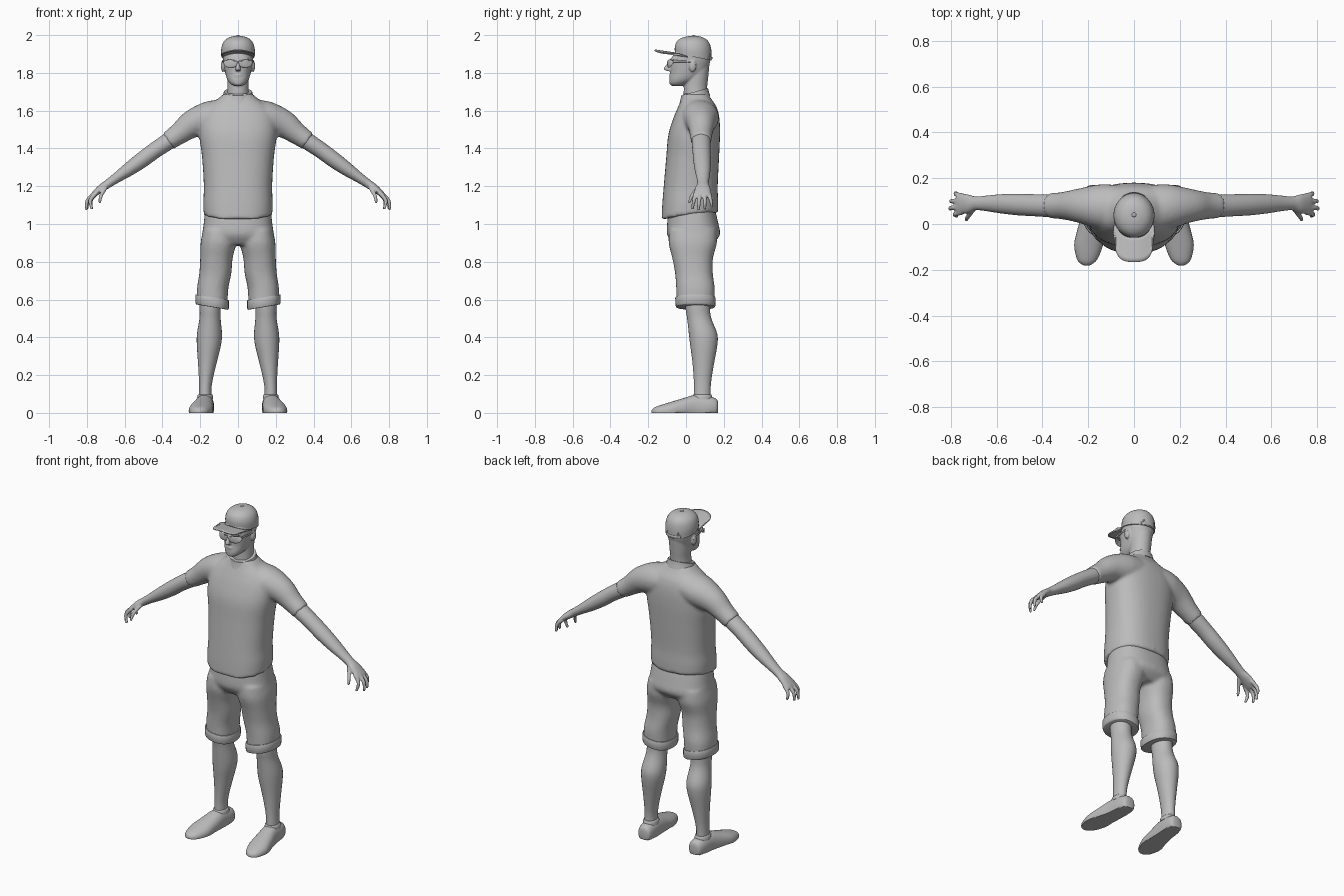
import bpy, bmesh, math
from mathutils import Vector, Matrix

X, Y, Z = Vector((1, 0, 0)), Vector((0, 1, 0)), Vector((0, 0, 1))
grey = bpy.data.materials.new("plain grey")
grey.diffuse_color = (0.5, 0.5, 0.5, 1)


def spline(pts, sub):
    """Catmull-Rom through rings of (x, y, z, half_a, half_b)."""
    out = []
    for i in range(len(pts) - 1):
        q = [pts[max(0, min(len(pts) - 1, i + k))] for k in (-1, 0, 1, 2)]
        for s in range(sub):
            t = s / sub
            out.append([0.5 * (2 * b + (c - a) * t + (2 * a - 5 * b + 4 * c - d) * t * t
                               + (3 * b - a - 3 * c + d) * t ** 3) for a, b, c, d in zip(*q)])
    return out + [list(pts[-1])]


def tube(bm, pts, side=Y, axis=None, p=2.0, n=28, sub=4):
    """Loft of superellipse rings: half_b lies along side, half_a across it."""
    rings, path = [], spline(pts, sub)
    for i, (x, y, z, a, b) in enumerate(path):
        t = axis or Vector(path[min(i + 1, len(path) - 1)][:3]) - Vector(path[max(i - 1, 0)][:3])
        u = side.cross(t).normalized()
        ring = []
        for k in range(n):
            c, s = math.cos(math.tau * k / n), math.sin(math.tau * k / n)
            c, s = (math.copysign(abs(v) ** (2 / p), v) for v in (c, s))
            ring.append(bm.verts.new(Vector((x, y, z)) + u * a * c + side * b * s))
        rings.append(ring)
    for r, q in zip(rings, rings[1:]):
        for k in range(n):
            bm.faces.new((r[k], r[(k + 1) % n], q[(k + 1) % n], q[k]))
    bm.faces.new(rings[0])
    bm.faces.new(rings[-1])


def pair(bm, pts, **kw):
    for s in (1, -1):
        tube(bm, [(s * q[0],) + tuple(q[1:]) for q in pts], **kw)


def ball(bm, loc, size):
    bmesh.ops.create_uvsphere(bm, u_segments=20, v_segments=12, radius=1,
                              matrix=Matrix.Translation(loc) @ Matrix.Diagonal((*size, 1)))


def finish(name, bm, voxel=0, smooth=0, solid=0):
    bmesh.ops.recalc_face_normals(bm, faces=bm.faces)
    me = bpy.data.meshes.new(name)
    bm.to_mesh(me)
    bm.free()
    me.materials.append(grey)
    ob = bpy.data.objects.new(name, me)
    bpy.context.collection.objects.link(ob)
    bpy.ops.object.select_all(action='DESELECT')
    ob.select_set(True)
    bpy.context.view_layer.objects.active = ob
    bpy.ops.object.shade_smooth_by_angle(angle=math.radians(40))
    if solid:
        ob.modifiers.new("thickness", 'SOLIDIFY').thickness = solid
    if voxel:
        m = ob.modifiers.new("blend", 'REMESH')
        m.mode, m.voxel_size, m.use_smooth_shade = 'VOXEL', voxel, True
        m = ob.modifiers.new("relax", 'SMOOTH')
        m.factor, m.iterations = 0.5, smooth
    return ob


# Shirt: body and short sleeves blended, hem lower at the front
bm = bmesh.new()
tube(bm, [(0, .02, 1.02, .182, .15), (0, .022, 1.1, .184, .148), (0, .025, 1.2, .181, .143),
          (0, .035, 1.35, .19, .14), (0, .043, 1.47, .205, .137), (0, .055, 1.56, .2, .122),
          (0, .06, 1.62, .165, .102), (0, .055, 1.66, .11, .08), (0, .05, 1.69, .075, .068)],
     axis=Z, p=2.4, n=40)
for v in bm.verts:
    f = max(0, min(1, (1.2 - v.co.z) / .18))
    v.co.z += f * (.13 * (v.co.y + .13) + .4 * v.co.x ** 2)
pair(bm, [(.06, .07, 1.575, .085, .1), (.15, .075, 1.56, .09, .098), (.24, .08, 1.53, .075, .075),
          (.31, .08, 1.48, .058, .06), (.37, .08, 1.438, .05, .055)])
finish("shirt", bm, .01, 5)

# Collar band
bm = bmesh.new()
tube(bm, [(0, .046, 1.655, .088, .082), (0, .046, 1.68, .08, .075), (0, .046, 1.7, .075, .071)],
     axis=Z, n=32)
for v in bm.verts:
    v.co.z += .28 * (v.co.y - .046)
finish("collar", bm)

# Shorts: pelvis and two wide legs
bm = bmesh.new()
tube(bm, [(0, .03, 1.09, .172, .12), (0, .036, 1.0, .182, .136), (0, .04, .94, .188, .139),
          (0, .035, .89, .165, .1)], axis=Z, p=2.4, n=40)
pair(bm, [(.1, .036, .97, .085, .125), (.104, .036, .9, .094, .128), (.114, .035, .82, .086, .108),
          (.12, .042, .74, .085, .1), (.134, .05, .66, .083, .102), (.137, .05, .585, .082, .1)],
     axis=Z, p=2.3)
finish("shorts", bm, .01, 5)

# Turned-up hems
bm = bmesh.new()
pair(bm, [(.137, .05, .612, .084, .102), (.137, .05, .607, .089, .107), (.137, .05, .567, .088, .105),
          (.137, .05, .56, .083, .1)], axis=Z, p=2.3, sub=2)
for v in bm.verts:
    v.co.z += .17 * (abs(v.co.x) - .137)
finish("shorts_hems", bm)

# Lower legs
bm = bmesh.new()
pair(bm, [(.143, .06, .68, .06, .068), (.147, .062, .56, .056, .065), (.148, .07, .5, .056, .064),
          (.151, .09, .42, .066, .075), (.154, .094, .36, .064, .072), (.162, .092, .27, .05, .058),
          (.17, .088, .18, .037, .047), (.174, .086, .12, .033, .044), (.174, .086, .05, .036, .046)],
     axis=Z)
finish("lower_legs", bm)

# Ankle cuffs of the socks
bm = bmesh.new()
pair(bm, [(.174, .086, .098, .034, .045), (.174, .086, .094, .04, .05), (.174, .086, .07, .043, .054)],
     axis=Z, sub=2)
finish("sock_cuffs", bm)

# Shoes with flat soles, toes turned out
bm = bmesh.new()
pair(bm, [(.17, .17, .03, .025, .02), (.17, .16, .03, .045, .038), (.173, .12, .03, .058, .047),
          (.178, .05, .03, .065, .05), (.188, -.02, .02, .056, .058), (.198, -.09, .01, .045, .063),
          (.204, -.15, .005, .031, .046), (.206, -.172, .005, .02, .028), (.206, -.182, .005, .008, .01)],
     side=X, axis=-Y, p=2.3)
for v in bm.verts:
    v.co.z = max(0, v.co.z)
finish("shoes", bm)

# Arms, palms, fingers and thumbs
bm = bmesh.new()
pair(bm, [(.31, .08, 1.48, .045, .048), (.37, .08, 1.437, .045, .05), (.44, .082, 1.39, .043, .048),
          (.51, .085, 1.338, .042, .047), (.58, .088, 1.288, .036, .042), (.645, .09, 1.243, .027, .034),
          (.69, .09, 1.212, .023, .03), (.725, .088, 1.188, .021, .041), (.765, .088, 1.155, .014, .045),
          (.775, .088, 1.146, .008, .04)])
for root, bend, tip in (((.75, .052, 1.165), (.782, .042, 1.125), (.772, .034, 1.078)),
                        ((.755, .076, 1.165), (.797, .07, 1.125), (.803, .066, 1.074)),
                        ((.753, .1, 1.163), (.794, .1, 1.125), (.798, .1, 1.077)),
                        ((.745, .122, 1.165), (.777, .13, 1.13), (.776, .138, 1.09)),
                        ((.7, .065, 1.195), (.725, .032, 1.15), (.733, .016, 1.11))):
    pair(bm, [(*root, .012, .012), (*bend, .0105, .0105), (*tip, .007, .007)], n=10)
finish("arms_and_hands", bm, .005, 2)

# Head: neck, skull, jaw, nose, lips, brow and ears
bm = bmesh.new()
tube(bm, [(0, .05, 1.64, .062, .062), (0, .05, 1.72, .056, .062), (0, .056, 1.78, .058, .062),
          (0, .06, 1.84, .06, .064)], axis=Z)
tube(bm, [(0, -.05, 1.73, .018, .022), (0, -.038, 1.742, .04, .047), (0, -.014, 1.765, .057, .074),
          (0, .01, 1.8, .068, .093), (0, .02, 1.84, .075, .102), (0, .028, 1.88, .08, .103),
          (0, .037, 1.92, .078, .09), (0, .04, 1.95, .06, .07)], axis=Z, p=2.2)
tube(bm, [(0, -.076, 1.87, .009, .01), (0, -.09, 1.845, .009, .014), (0, -.1, 1.822, .014, .019),
          (0, -.092, 1.81, .013, .012)], axis=Z, n=14)
ball(bm, (0, -.078, 1.789), (.024, .012, .006))
ball(bm, (0, -.076, 1.779), (.02, .012, .006))
ball(bm, (0, -.072, 1.746), (.024, .016, .014))
ball(bm, (0, -.062, 1.872), (.058, .022, .01))
for s in (1, -1):
    ball(bm, (s * .08, .035, 1.836), (.011, .019, .031))
finish("head", bm, .005, 3)

# Cap crown, tilted rim, and top button
bm = bmesh.new()
tube(bm, [(0, .038, 1.885, .088, .097), (0, .038, 1.925, .089, .097), (0, .039, 1.96, .079, .087),
          (0, .04, 1.982, .058, .065), (0, .04, 1.993, .03, .034), (0, .04, 1.995, .006, .006)],
     axis=Z, n=36)
for v in bm.verts:
    v.co.z -= .21 * (v.co.y - .04) * max(0, min(1, (2 - v.co.z) / .11))
ball(bm, (0, .04, 1.995), (.01, .01, .005))
finish("cap_crown", bm)

# Cap visor, curved down at the sides
bm = bmesh.new()
grid = []
for i in range(25):
    u = -1 + i / 12
    y0 = .038 - .094 * math.sqrt(1 - (.95 * u) ** 2)
    y1 = -.04 - .125 * (1 - abs(u) ** 3.2) ** (1 / 3.2)
    grid.append([bm.verts.new((.086 * u, y0 + (y1 - y0) * j / 6, 1.908 + .016 * j / 6 - .02 * u * u))
                 for j in range(7)])
for a, b in zip(grid, grid[1:]):
    for j in range(6):
        bm.faces.new((a[j], a[j + 1], b[j + 1], b[j]))
finish("cap_visor", bm, solid=.006)

# Cap rear opening: arch trim and strap
bm = bmesh.new()
arch = []
for i in range(9):
    t = math.pi * i / 8
    x, z = .038 * math.cos(t), 1.884 + .042 * math.sin(t)
    arch.append((x, .038 + .097 * math.sqrt(1 - (x / .088) ** 2) - .012 * math.sin(t) ** 2, z, .004, .004))
tube(bm, arch, n=8, sub=2)
tube(bm, [(x, .04 + .097 * math.sqrt(1 - (x / .088) ** 2), 1.878, .007, .003)
          for x in (-.05, -.025, 0, .025, .05)], n=10, sub=2)
finish("cap_rear_strap", bm)

# Sunglasses: wrapped lenses, bridge and temples
bm = bmesh.new()
pair(bm, [(0, -.097, 1.858, .004, .004), (.01, -.096, 1.856, .008, .004), (.018, -.095, 1.85, .018, .004),
          (.042, -.09, 1.849, .021, .004), (.06, -.08, 1.852, .018, .004), (.073, -.066, 1.86, .007, .004)],
     n=16)
pair(bm, [(.073, -.07, 1.862, .006, .003), (.08, -.02, 1.861, .005, .003), (.083, .03, 1.86, .005, .003),
          (.083, .05, 1.845, .004, .003)], side=X, n=10)
finish("sunglasses", bm)
